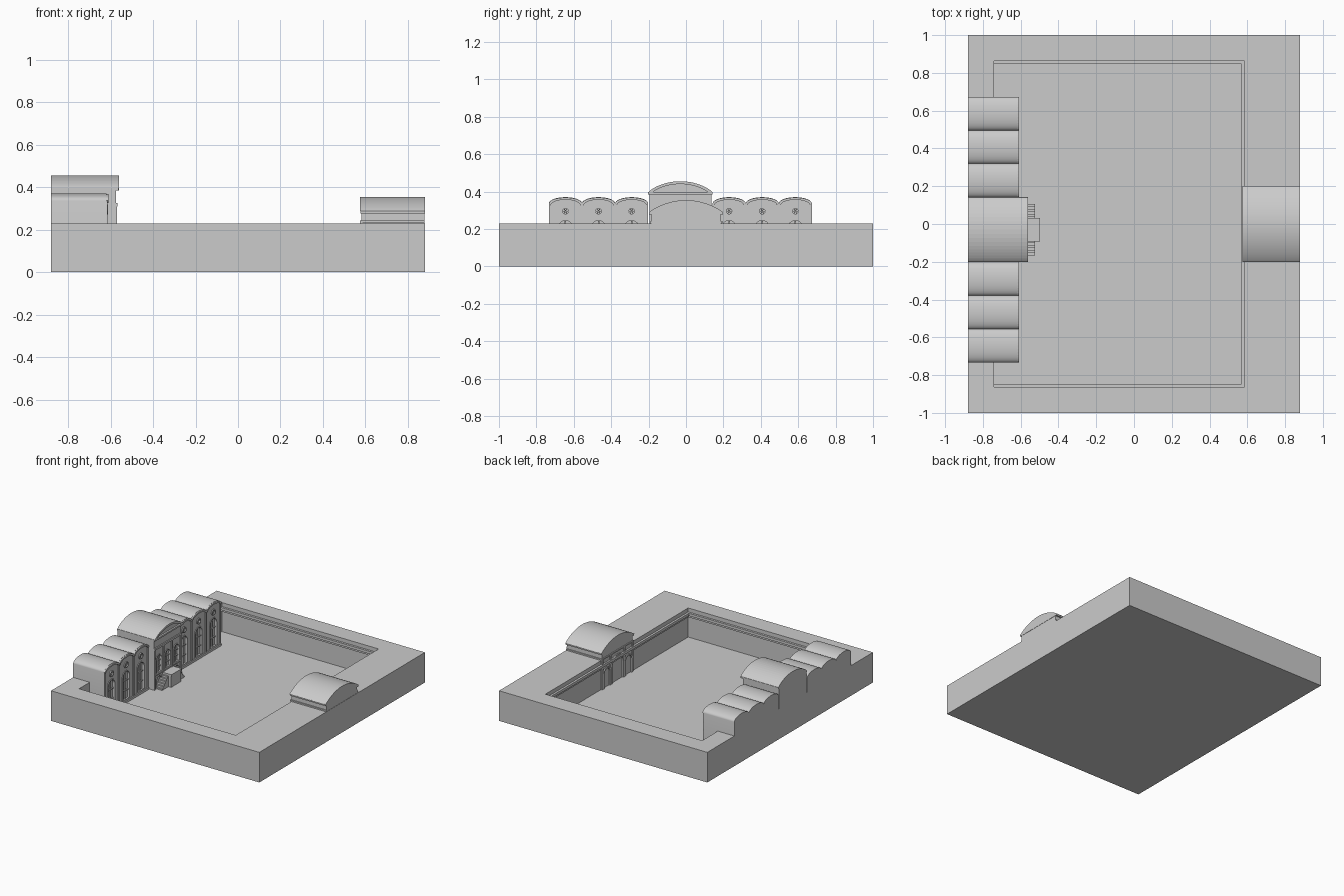
import bpy, bmesh, math

if "Cube" in bpy.data.objects:
    bpy.data.objects.remove(bpy.data.objects["Cube"])

CY = -0.03  # symmetry line of the palace side


def prism(name, profile, x0, x1, smooth=False):
    """Extrude a (y, z) outline along x."""
    bm = bmesh.new()
    verts = [bm.verts.new((x0, y, z)) for y, z in profile]
    face = bm.faces.new(verts)
    out = bmesh.ops.extrude_face_region(bm, geom=[face])
    for v in out["geom"]:
        if isinstance(v, bmesh.types.BMVert):
            v.co.x = x1
    bmesh.ops.recalc_face_normals(bm, faces=bm.faces[:])
    mesh = bpy.data.meshes.new(name)
    bm.to_mesh(mesh)
    bm.free()
    ob = bpy.data.objects.new(name, mesh)
    bpy.context.collection.objects.link(ob)
    if smooth:
        activate(ob)
        bpy.ops.object.shade_smooth_by_angle(angle=math.radians(30))
    return ob


def activate(ob):
    bpy.ops.object.select_all(action='DESELECT')
    ob.select_set(True)
    bpy.context.view_layer.objects.active = ob


def box(name, x0, x1, y0, y1, z0, z1):
    return prism(name, [(y0, z0), (y1, z0), (y1, z1), (y0, z1)], x0, x1)


def cut(target, cutters):
    for c in cutters:
        c.hide_render = True
        m = target.modifiers.new("cut", 'BOOLEAN')
        m.object, m.operation, m.solver = c, 'DIFFERENCE', 'EXACT'
        activate(target)
        bpy.ops.object.modifier_apply(modifier=m.name)
        bpy.data.objects.remove(c)


def curve(y, hw, z, rise, n=20, power=0.5):
    """Points of a rounded vault from right to left."""
    pts = []
    for i in range(n + 1):
        u = math.cos(math.pi * i / n)
        pts.append((y + hw * u, z + rise * max(0, 1 - u * u) ** power))
    return pts


def door_shape(y, w, z0, z1):
    r = w / 2
    return [(y - r, z0), (y + r, z0)] + curve(y, r, z1 - r, r, 12)


def circle(y, z, r, n=20):
    return [(y + r * math.cos(2 * math.pi * i / n),
             z + r * math.sin(2 * math.pi * i / n)) for i in range(n)]


def band(name, outer, inner, x0, x1):
    """Closed frame between two open outlines with equal point counts."""
    return prism(name, outer + inner[::-1], x0, x1)


def arch_window(target, x, y, w, z0, z1, bars=True):
    cut(target, [prism("window_cutter", door_shape(y, w, z0, z1), x - 0.014, x + 0.02)])
    r, t = w / 2, 0.008
    outer = [(y + r + t, z0)] + curve(y, r + t, z1 - r, r + t, 12) + [(y - r - t, z0)]
    inner = [(y + r, z0)] + curve(y, r, z1 - r, r, 12) + [(y - r, z0)]
    band("window_frame", outer, inner, x - 0.003, x + 0.005)
    if bars:
        box("window_mullion", x - 0.016, x - 0.005, y - 0.004, y + 0.004, z0, z1 - 0.002)
        for k in (0.3, 0.65):
            zz = z0 + (z1 - z0) * k
            box("window_crossbar", x - 0.016, x - 0.006, y - r, y + r, zz - 0.004, zz + 0.004)


# Thick surrounding block with the sunken courtyard
base = box("courtyard_block", -0.88, 0.88, -1, 1, 0, 0.23)
cut(base, [box("pit_cutter", -0.74, 0.585, -0.862, 0.862, 0.008, 0.4)])

# Ledges running around the courtyard walls
for z0, z1, d in ((0.165, 0.18, 0.008), (0.18, 0.2, 0.016)):
    for s in (-1, 1):
        a, b = sorted((s * 0.864, s * (0.862 - d)))
        box("wall_ledge_side", -0.74, 0.585, a, b, z0, z1)
    box("wall_ledge_gate_end", 0.585 - d, 0.587, -0.862, 0.862, z0, z1)

# Palace wings: three vaulted bays on each side
BAY, FX = 0.177, -0.62
for s in (-1, 1):
    centers = [CY + s * (0.172 + BAY * (i + 0.5)) for i in range(3)]
    centers.sort(reverse=True)
    roof, rim_in = [], []
    for c in centers:
        roof += curve(c, BAY / 2, 0.336, 0.034, 16)[(0 if c == centers[0] else 1):]
    y1, y0 = centers[0] + BAY / 2, centers[-1] - BAY / 2
    wing = prism("wing_vaulted_body", [(y0, 0.004), (y1, 0.004)] + roof, -0.88, FX, True)
    for c in centers:
        # round window, tall window and vault rim of each bay
        cut(wing, [prism("oculus_cutter", circle(c, 0.295, 0.016), FX - 0.012, FX + 0.02)])
        ring_o, ring_i = circle(c, 0.295, 0.023), circle(c, 0.295, 0.015)
        band("oculus_ring", ring_o + ring_o[:1], ring_i + ring_i[:1], FX - 0.003, FX + 0.008)
        for k in range(3):
            a = k * math.pi / 3
            dy, dz = math.cos(a), math.sin(a)
            q = [(c + dy * p * 0.017 - dz * w * 0.002, 0.295 + dz * p * 0.017 + dy * w * 0.002)
                 for p, w in ((-1, -1), (1, -1), (1, 1), (-1, 1))]
            prism("oculus_spoke", q, FX - 0.013, FX + 0.002)
        arch_window(wing, FX, c, 0.076, 0.03, 0.245)
        band("vault_rim", curve(c, BAY / 2, 0.336, 0.032, 16),
             curve(c, BAY / 2 - 0.01, 0.326, 0.03, 16), FX - 0.003, FX + 0.01)
    for i in range(4):
        yp = y0 + BAY * i
        a, b = max(y0, yp - 0.008), min(y1, yp + 0.008)
        box("wing_pilaster", FX - 0.003, FX + 0.006, a, b, 0.004, 0.335)
    box("wing_plinth", FX - 0.003, FX + 0.009, y0, y1, 0.004, 0.025)

# Central pavilion with its larger vault
PX = -0.575
pav = prism("pavilion_body", [(CY - 0.165, 0.004), (CY + 0.165, 0.004)]
            + curve(CY, 0.165, 0.39, 0.05, 24, 0.8), -0.88, PX, True)
for dy in (-0.105, 0, 0.105):
    arch_window(pav, PX, CY + dy, 0.06, 0.125, 0.255)
    box("pavilion_sill", PX - 0.003, PX + 0.008, CY + dy - 0.042, CY + dy + 0.042, 0.112, 0.122)
    if dy:
        arch_window(pav, PX, CY + dy, 0.055, 0.02, 0.095, False)
for dy in (-0.158, -0.0525, 0.0525, 0.158):
    box("pavilion_pilaster", PX - 0.003, PX + 0.006, CY + dy - 0.007, CY + dy + 0.007, 0.004, 0.31)
box("pavilion_lower_band", PX - 0.003, PX + 0.008, CY - 0.165, CY + 0.165, 0.31, 0.325)
box("pavilion_cornice", -0.88, -0.562, CY - 0.172, CY + 0.172, 0.385, 0.397)
band("pavilion_vault_roof", curve(CY, 0.172, 0.395, 0.06, 24, 0.8),
     curve(CY, 0.160, 0.385, 0.055, 24, 0.8), -0.88, -0.56)

# Entrance landing with stairs falling away to both sides
box("entrance_landing", PX - 0.01, -0.503, CY - 0.058, CY + 0.058, 0.004, 0.095)
box("landing_slab", PX - 0.01, -0.498, CY - 0.062, CY + 0.062, 0.095, 0.107)
for s in (-1, 1):
    prof = [(CY + s * 0.05, 0.004), (CY + s * 0.05, 0.09)]
    for i in range(6):
        y, z = 0.058 + 0.013 * i, 0.09 - 0.0145 * i
        prof += [(CY + s * (y + 0.013), z), (CY + s * (y + 0.013), max(0.004, z - 0.0145))]
    prism("side_stairs", prof, PX - 0.01, -0.525)

# Gatehouse opposite the palace
GX = 0.582
gate = prism("gatehouse_body", [(-0.19, 0.004), (0.19, 0.004)]
             + curve(0, 0.185, 0.28, 0.065, 24, 0.9), 0.878, GX)
for y, w, z1 in ((-0.13, 0.07, 0.15), (0, 0.13, 0.2), (0.13, 0.07, 0.15)):
    cut(gate, [prism("gate_cutter", door_shape(y, w, 0.008, z1), GX - 0.03, GX + 0.03)])
    r, t = w / 2, 0.01
    band("gate_arch_frame",
         [(y + r + t, 0.008)] + curve(y, r + t, z1 - r, r + t, 12) + [(y - r - t, 0.008)],
         [(y + r, 0.008)] + curve(y, r, z1 - r, r, 12) + [(y - r, 0.008)], GX - 0.008, GX + 0.003)
for y in (-0.182, -0.082, 0.082, 0.182):
    box("gate_pilaster", GX - 0.007, GX + 0.003, y - 0.008, y + 0.008, 0.008, 0.235)
box("gate_lower_band", 0.575, 0.878, -0.194, 0.194, 0.232, 0.242)
box("gate_cornice", 0.577, 0.88, -0.198, 0.198, 0.276, 0.289)
prism("gate_vault_roof", curve(0, 0.2, 0.287, 0.067, 28, 0.9), 0.575, 0.88, True)
